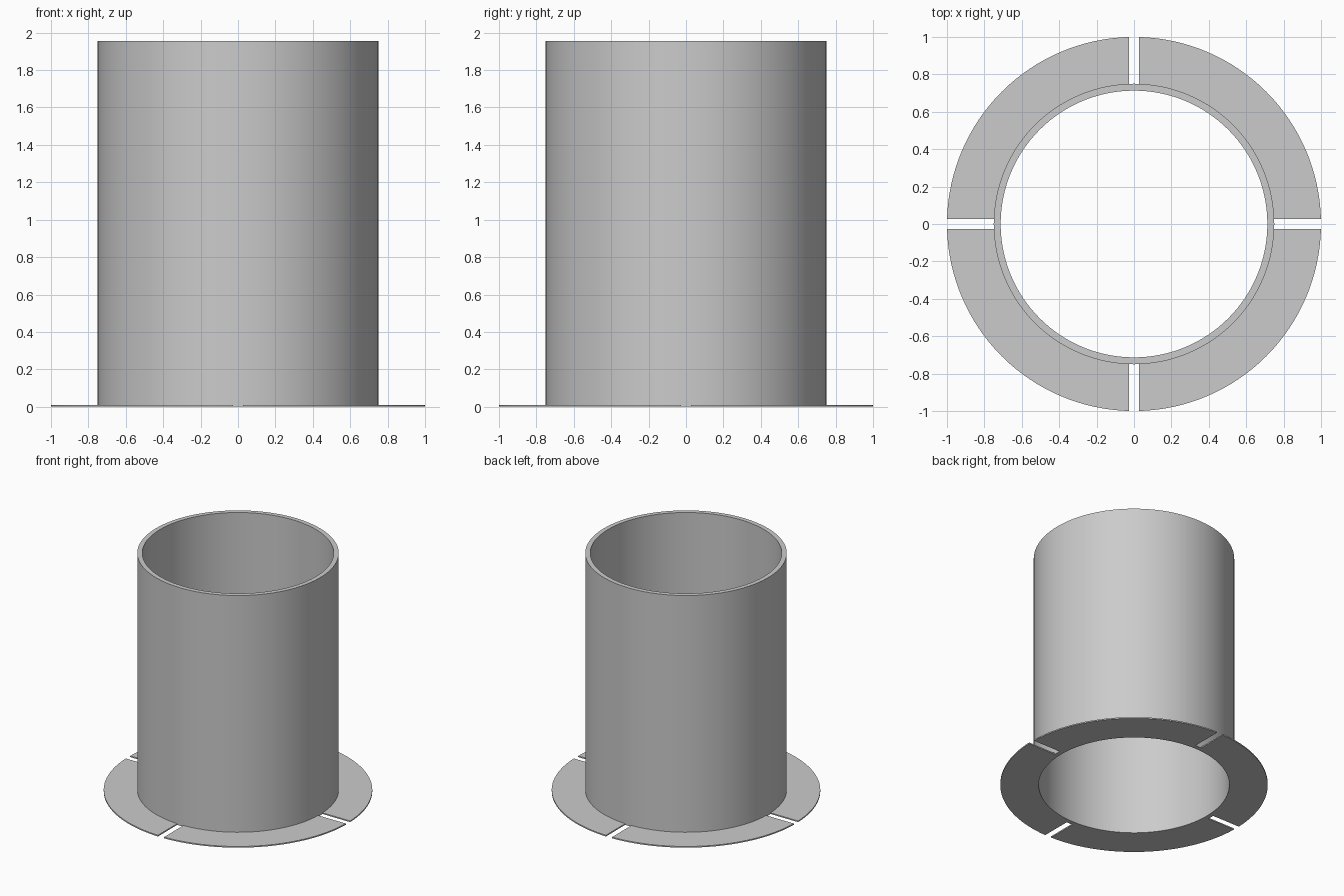
import bpy
import bmesh
from math import asin, cos, sin, pi, radians

cube = bpy.data.objects.get("Cube")
if cube:
    bpy.data.objects.remove(cube, do_unlink=True)

HEIGHT = 1.955
TUBE_OUTER, TUBE_INNER = 0.75, 0.713
FLANGE_OUTER, FLANGE_THICKNESS = 1.0, 0.01
SLOT_HALF = 0.028

grey = bpy.data.materials.new("light grey")
grey.use_nodes = True
colour = (0.6, 0.6, 0.6, 1)
grey.diffuse_color = colour
grey.node_tree.nodes["Principled BSDF"].inputs["Base Color"].default_value = colour


def add_object(name, bm):
    bmesh.ops.recalc_face_normals(bm, faces=bm.faces)
    mesh = bpy.data.meshes.new(name)
    bm.to_mesh(mesh)
    bm.free()
    mesh.materials.append(grey)
    obj = bpy.data.objects.new(name, mesh)
    bpy.context.collection.objects.link(obj)
    bpy.ops.object.select_all(action="DESELECT")
    obj.select_set(True)
    bpy.context.view_layer.objects.active = obj
    bpy.ops.object.shade_smooth_by_angle(angle=radians(30))
    return obj


def sweep(name, section, steps, closed):
    """Join copies of a four-point section; section(i) gives its points."""
    bm = bmesh.new()
    loops = [[bm.verts.new(p) for p in section(i)] for i in range(steps)]
    for i in range(steps if closed else steps - 1):
        a, b = loops[i], loops[(i + 1) % steps]
        for k in range(4):
            n = (k + 1) % 4
            bm.faces.new((a[k], a[n], b[n], b[k]))
    if not closed:
        bm.faces.new(loops[0])
        bm.faces.new(loops[-1])
    return add_object(name, bm)


# Open tube
SEGMENTS = 128


def tube_section(i):
    a = 2 * pi * i / SEGMENTS
    corners = ((TUBE_INNER, 0), (TUBE_OUTER, 0), (TUBE_OUTER, HEIGHT), (TUBE_INNER, HEIGHT))
    return [(r * cos(a), r * sin(a), z) for r, z in corners]


sweep("tube", tube_section, SEGMENTS, True)

# Four flange plates, separated by parallel-sided slots
ARC = 33
ROOT = TUBE_OUTER - 0.005


def flange_section(i, quarter):
    points = []
    for r, z in ((ROOT, 0), (FLANGE_OUTER, 0),
                 (FLANGE_OUTER, FLANGE_THICKNESS), (ROOT, FLANGE_THICKNESS)):
        margin = asin(SLOT_HALF / r)
        a = quarter * pi / 2 + margin + (pi / 2 - 2 * margin) * i / (ARC - 1)
        points.append((r * cos(a), r * sin(a), z))
    return points


for quarter, place in enumerate(("back_left", "back_right", "front_right", "front_left")):
    sweep("flange_" + place, lambda i: flange_section(i, quarter), ARC, False)
